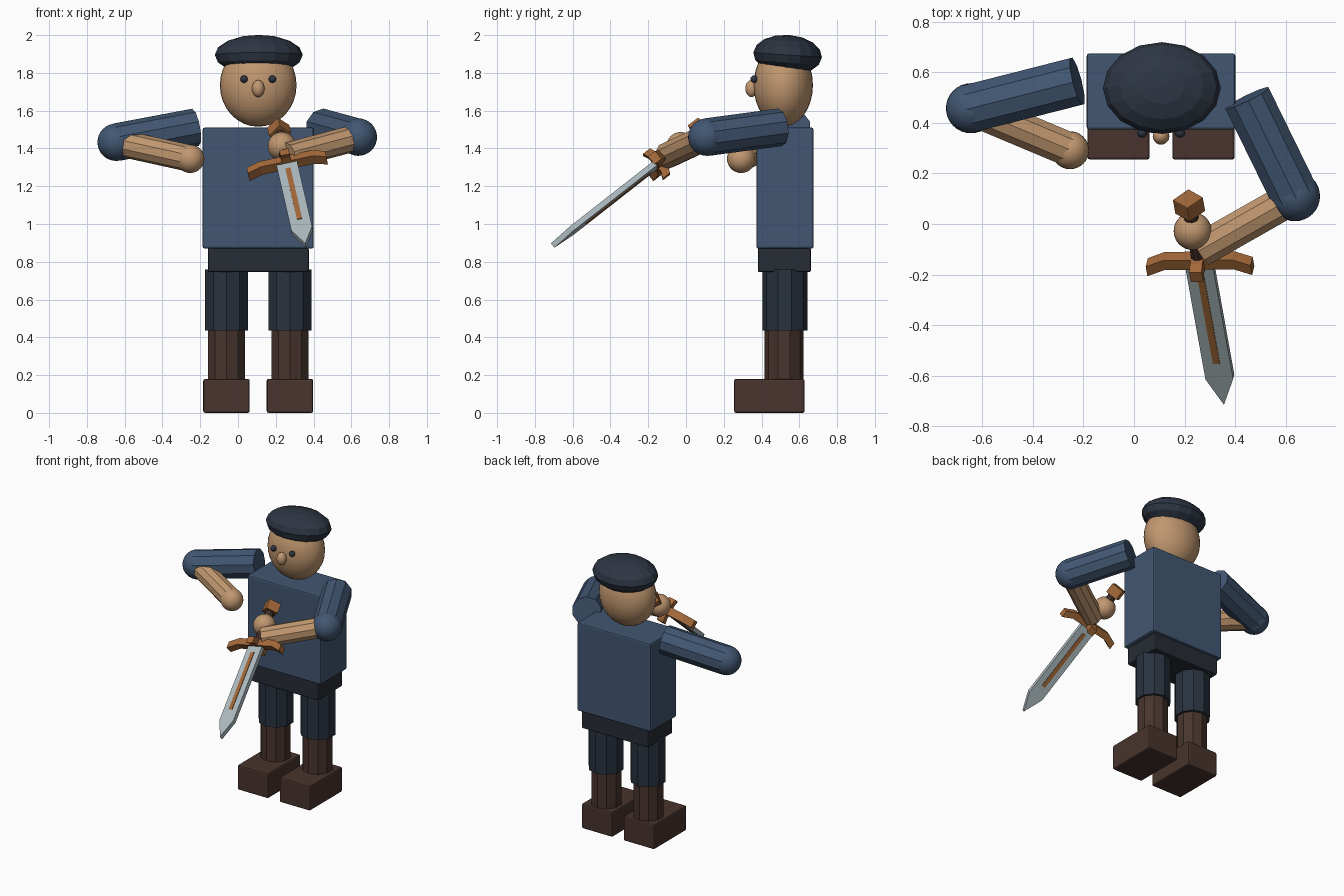
import bpy, bmesh, math
from mathutils import Vector, Matrix

cube = bpy.data.objects.get("Cube")
if cube:
    bpy.data.objects.remove(cube, do_unlink=True)


def material(name, rgb):
    m = bpy.data.materials.new(name)
    m.use_nodes = True
    m.diffuse_color = (*rgb, 1)
    bsdf = m.node_tree.nodes["Principled BSDF"]
    bsdf.inputs["Base Color"].default_value = (*rgb, 1)
    bsdf.inputs["Roughness"].default_value = 0.8
    return m


SHIRT = material("shirt blue", (0.054, 0.095, 0.17))
SKIN = material("skin tan", (0.53, 0.31, 0.16))
TROUSERS = material("trouser navy", (0.022, 0.032, 0.048))
PELVIS = material("belt charcoal", (0.02, 0.025, 0.035))
HAT = material("hat navy", (0.026, 0.036, 0.055))
BOOT = material("boot brown", (0.065, 0.034, 0.026))
BRASS = material("hilt copper", (0.37, 0.14, 0.042))
STEEL = material("blade steel", (0.42, 0.5, 0.53))


def finish(name, bm, mat, matrix=None, smooth=False, bevel=0):
    bmesh.ops.recalc_face_normals(bm, faces=bm.faces)
    if matrix:
        bm.transform(matrix)
    for f in bm.faces:
        f.smooth = smooth
    mesh = bpy.data.meshes.new(name)
    bm.to_mesh(mesh)
    bm.free()
    mesh.materials.append(mat)
    ob = bpy.data.objects.new(name, mesh)
    bpy.context.collection.objects.link(ob)
    if bevel:
        mod = ob.modifiers.new("soft edges", "BEVEL")
        mod.width = bevel
        mod.segments = 2
    return ob


def box(name, lo, hi, mat, matrix=None, bevel=0):
    lo, hi = Vector(lo), Vector(hi)
    bm = bmesh.new()
    bmesh.ops.create_cube(bm, size=1)
    bm.transform(Matrix.Translation((lo + hi) / 2) @ Matrix.Diagonal((*(hi - lo), 1)))
    return finish(name, bm, mat, matrix, bevel=bevel)


def ball(name, centre, radii, mat, segments=32, rings=16, smooth=True, tilt=0):
    bm = bmesh.new()
    bmesh.ops.create_uvsphere(bm, u_segments=segments, v_segments=rings, radius=1)
    place = Matrix.Translation(centre) @ Matrix.Rotation(tilt, 4, "X") @ Matrix.Diagonal((*radii, 1))
    return finish(name, bm, mat, place, smooth)


def limb(name, a, b, radius, mat, sides=10):
    a, b = Vector(a), Vector(b)
    bm = bmesh.new()
    bmesh.ops.create_cone(bm, cap_ends=True, segments=sides, radius1=radius,
                          radius2=radius, depth=(b - a).length)
    turn = (b - a).to_track_quat("Z", "Y").to_matrix().to_4x4()
    return finish(name, bm, mat, Matrix.Translation((a + b) / 2) @ turn)


def prism(name, outline, depth, mat, matrix):
    # outline lies in local XZ and is extruded along local Y
    bm = bmesh.new()
    face = bm.faces.new([bm.verts.new((x, -depth / 2, z)) for x, z in outline])
    ext = bmesh.ops.extrude_face_region(bm, geom=[face])
    bmesh.ops.translate(bm, vec=(0, depth, 0),
                        verts=[v for v in ext["geom"] if isinstance(v, bmesh.types.BMVert)])
    return finish(name, bm, mat, matrix)


# Body
MID = 0.107
box("torso", (-0.187, 0.373, 0.87), (0.401, 0.675, 1.51), SHIRT, bevel=0.01)
box("pelvis", (-0.16, 0.38, 0.745), (0.375, 0.662, 0.875), PELVIS, bevel=0.01)

# Legs and boots
for side, s in (("right", -1), ("left", 1)):
    x = MID + s * 0.168
    limb(side + "_trouser_leg", (x, 0.523, 0.435), (x, 0.523, 0.758), 0.119, TROUSERS)
    limb(side + "_boot_shaft", (x, 0.519, 0.15), (x, 0.519, 0.45), 0.103, BOOT)
    box(side + "_boot_foot", (x - 0.123, 0.255, 0), (x + 0.123, 0.628, 0.18), BOOT, bevel=0.01)

# Head
ball("head", (MID, 0.515, 1.735), (0.203, 0.157, 0.22), SKIN)
ball("nose", (MID, 0.347, 1.717), (0.033, 0.033, 0.045), SKIN, 20, 12)
for side, s in (("right", -1), ("left", 1)):
    ball(side + "_eye", (MID + s * 0.075, 0.361, 1.767), (0.02, 0.02, 0.02), HAT, 16, 8)
ball("hat", (MID + 0.003, 0.538, 1.895), (0.233, 0.182, 0.106), HAT, 16, 8, False, math.radians(-4))

# Arms
arms = {
    "right": ((-0.225, 0.565, 1.512), (-0.645, 0.458, 1.433), (-0.245, 0.29, 1.345), (-0.253, 0.292, 1.345)),
    "left": ((0.447, 0.498, 1.512), (0.637, 0.11, 1.46), (0.268, -0.1, 1.362), (0.232, -0.028, 1.412)),
}
for side, (shoulder, elbow, wrist, palm) in arms.items():
    limb(side + "_sleeve", shoulder, elbow, 0.1, SHIRT)
    ball(side + "_elbow", elbow, (0.099,) * 3, SHIRT)
    limb(side + "_forearm", elbow, wrist, 0.071, SKIN)
    ball(side + "_hand", palm, (0.075,) * 3, SKIN)

# Sword frame: local Z runs to the tip, X along the guard, origin at the guard
guard = Vector((0.257, -0.145, 1.325))
tip = Vector((0.358, -0.706, 0.886))
length = (tip - guard).length
z_axis = (tip - guard).normalized()
x_axis = Vector((0.98, 0, 0.2))
x_axis = (x_axis - z_axis * x_axis.dot(z_axis)).normalized()
y_axis = z_axis.cross(x_axis)
frame = Matrix.Translation(guard) @ Matrix((x_axis, y_axis, z_axis)).transposed().to_4x4()

# Blade and its inlay
w, shoulder = 0.056, 0.59
prism("blade", [(-w, 0), (w, 0), (w, shoulder), (0, length), (-w, shoulder)], 0.03, STEEL, frame)
box("blade_inlay", (-0.014, -0.019, 0.07), (0.014, 0.019, 0.51), BRASS, frame)


# Hilt: two crossed guards with ends bent toward the tip
def bent_bar(name, half, bend, drop, depth, matrix):
    t = 0.024
    top = [(-half, drop - t), (-bend, -t), (bend, -t), (half, drop - t)]
    bottom = [(x, z + 2 * t) for x, z in reversed(top)]
    prism(name, top + bottom, depth, BRASS, matrix)


bent_bar("long_guard", 0.212, 0.14, 0.03, 0.055, frame)
bent_bar("short_guard", 0.085, 0.05, 0.015, 0.05, frame @ Matrix.Rotation(math.pi / 2, 4, "Z"))
limb("grip", frame @ Vector((0, 0, -0.27)), frame @ Vector((0, 0, 0)), 0.03, BOOT)
box("pommel", (-0.043, -0.043, -0.315), (0.043, 0.043, -0.245), BRASS,
    frame @ Matrix.Rotation(math.radians(38), 4, "Z"), bevel=0.003)
